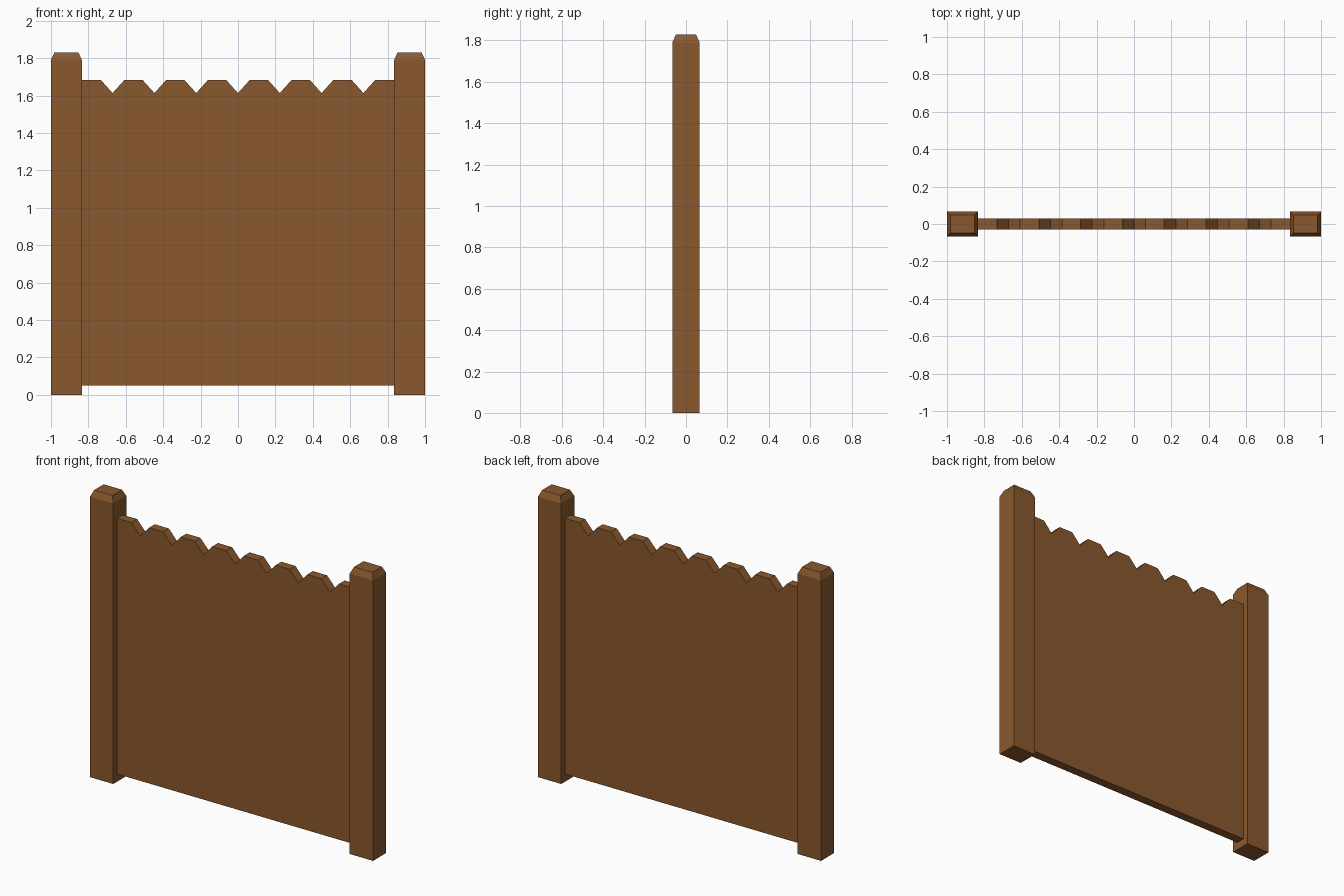
import bpy, bmesh

if "Cube" in bpy.data.objects:
    bpy.data.objects.remove(bpy.data.objects["Cube"])

wood = bpy.data.materials.new("brown wood")
wood.diffuse_color = (0.255, 0.098, 0.027, 1)
wood.use_nodes = True
wood.node_tree.nodes["Principled BSDF"].inputs["Base Color"].default_value = wood.diffuse_color


def make_object(name, bm):
    bmesh.ops.recalc_face_normals(bm, faces=bm.faces[:])
    mesh = bpy.data.meshes.new(name)
    bm.to_mesh(mesh)
    bm.free()
    mesh.materials.append(wood)
    obj = bpy.data.objects.new(name, mesh)
    bpy.context.collection.objects.link(obj)


# Posts: square timbers with a chamfered top
def post(name, cx, hx=0.0825, hy=0.066, inset=0.018):
    bm = bmesh.new()
    rings = []
    for z, d in ((0, 0), (1.79, 0), (1.83, inset)):
        x, y = hx - d, hy - d
        rings.append([bm.verts.new((cx + sx * x, sy * y, z))
                      for sx, sy in ((-1, -1), (1, -1), (1, 1), (-1, 1))])
    bm.faces.new(rings[0])
    bm.faces.new(rings[-1])
    for a, b in zip(rings, rings[1:]):
        for i in range(4):
            j = (i + 1) % 4
            bm.faces.new((a[i], a[j], b[j], b[i]))
    make_object(name, bm)


post("left_post", -0.9175)
post("right_post", 0.9175)

# Panel: one solid board wall with seven V notches along the top
END, TOP, NOTCH, BOTTOM = 0.835, 1.682, 1.613, 0.05
PITCH, HALF, THICK = 0.2235, 0.062, 0.029
xz = [(-END, TOP)]
for k in range(-3, 4):
    c = k * PITCH
    xz += [(c - HALF, TOP), (c, NOTCH), (c + HALF, TOP)]
xz.append((END, TOP))

bm = bmesh.new()
top = [[bm.verts.new((x, y, z)) for x, z in xz] for y in (-THICK, THICK)]
low = [[bm.verts.new((x, y, BOTTOM)) for x, z in xz] for y in (-THICK, THICK)]
for i in range(len(xz) - 1):
    j = i + 1
    for s in (0, 1):  # front and back strips
        bm.faces.new((low[s][i], low[s][j], top[s][j], top[s][i]))
    for row in (top, low):  # top and bottom edges
        bm.faces.new((row[0][i], row[0][j], row[1][j], row[1][i]))
for i in (0, -1):  # ends
    bm.faces.new((low[0][i], low[1][i], top[1][i], top[0][i]))
make_object("fence_panel", bm)
